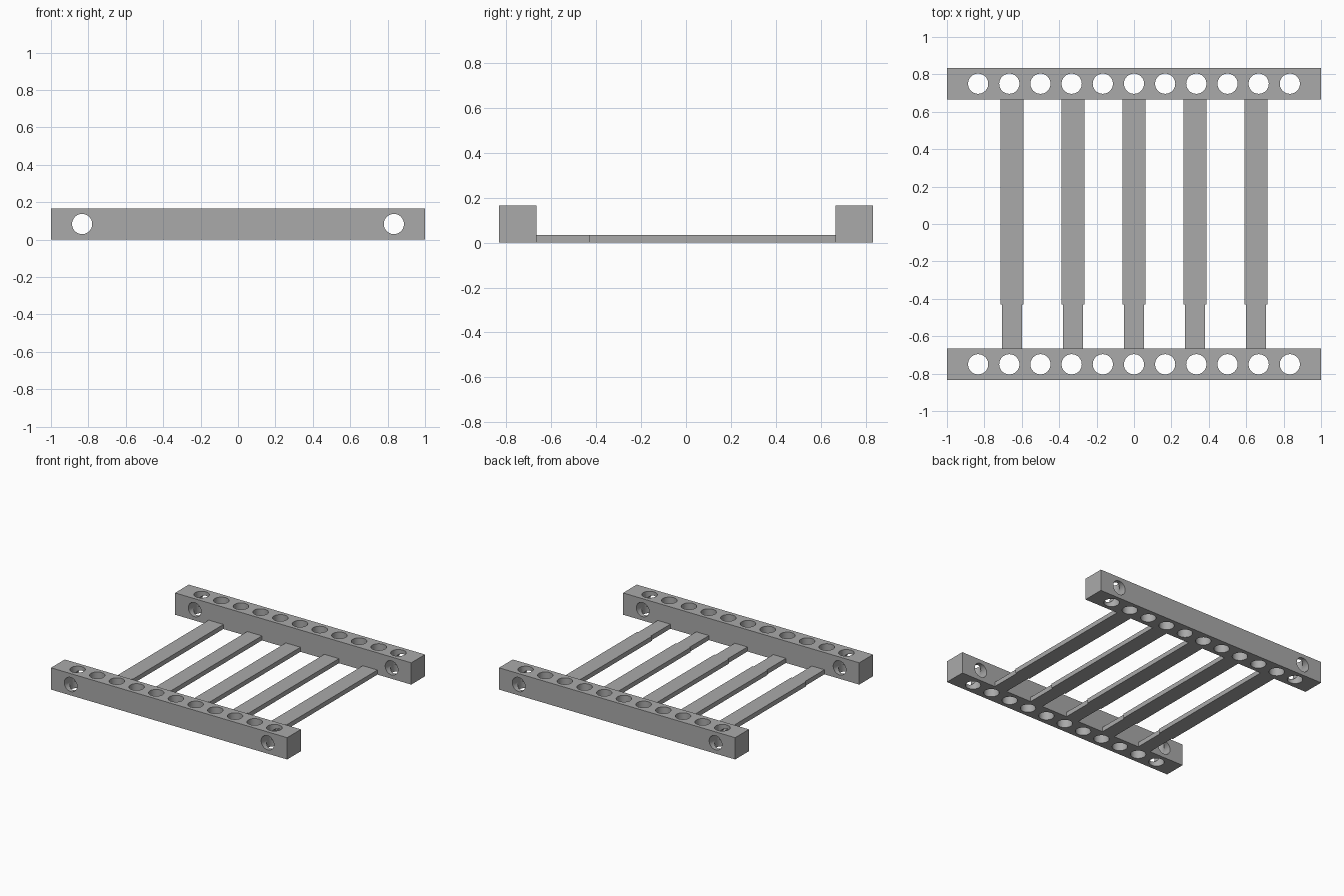
import bpy
import bmesh
import math
from mathutils import Matrix, Vector

if "Cube" in bpy.data.objects:
    bpy.data.objects.remove(bpy.data.objects["Cube"])

UNIT = 2 / 12            # hole pitch, also the rail thickness
RAIL_Y = 4.5 * UNIT      # centre line of each rail
INNER_Y = 4 * UNIT       # inner face of each rail
HOLE_RADIUS = 0.054
SLAT_TOP = 0.035
STEP_Y = -0.43           # where the slats become narrower

grey = bpy.data.materials.new("mid_grey")
grey.use_nodes = True
grey.diffuse_color = (0.4, 0.4, 0.4, 1)
grey.node_tree.nodes["Principled BSDF"].inputs["Base Color"].default_value = (0.4, 0.4, 0.4, 1)


def add_object(name, bm):
    mesh = bpy.data.meshes.new(name)
    bmesh.ops.recalc_face_normals(bm, faces=bm.faces)
    bm.to_mesh(mesh)
    bm.free()
    mesh.materials.append(grey)
    obj = bpy.data.objects.new(name, mesh)
    bpy.context.collection.objects.link(obj)
    return obj


def hole_cutter(name, centres, rotation):
    bm = bmesh.new()
    for centre in centres:
        bmesh.ops.create_cone(bm, cap_ends=True, segments=40, radius1=HOLE_RADIUS,
                              radius2=HOLE_RADIUS, depth=2 * UNIT,
                              matrix=Matrix.Translation(centre) @ rotation)
    obj = add_object(name, bm)
    obj.hide_render = True
    return obj


def select_only(obj):
    bpy.ops.object.select_all(action="DESELECT")
    obj.select_set(True)
    bpy.context.view_layer.objects.active = obj


# Rails: square bars with a row of upright holes and a cross hole at each end
def build_rail(name, y):
    bm = bmesh.new()
    bmesh.ops.create_cube(bm, size=1, matrix=Matrix.Translation((0, y, UNIT / 2))
                          @ Matrix.Diagonal((2, UNIT, UNIT, 1)))
    rail = add_object(name, bm)
    xs = [(i - 5) * UNIT for i in range(11)]
    row = [Vector((x, y, UNIT / 2)) for x in xs]
    cutters = [
        hole_cutter("upright_hole_cutter", row, Matrix.Identity(4)),
        hole_cutter("cross_hole_cutter", [row[0] + Vector((-0.0, 0, 0)), row[-1]],
                    Matrix.Rotation(math.pi / 2, 4, "X")),
    ]
    # The outermost holes sit half a pitch in from the rail ends
    select_only(rail)
    for cutter in cutters:
        mod = rail.modifiers.new("holes", "BOOLEAN")
        mod.operation = "DIFFERENCE"
        mod.solver = "EXACT"
        mod.object = cutter
        bpy.ops.object.modifier_apply(modifier=mod.name)
    for cutter in cutters:
        bpy.data.objects.remove(cutter)
    bpy.ops.object.shade_smooth_by_angle(angle=math.radians(30))


# Slats: flat bars with a narrower front end, extruded from a stepped outline
def build_slat(name, x):
    wide, narrow = 0.062, 0.0535
    half = [(narrow, -INNER_Y), (narrow, STEP_Y), (wide, STEP_Y), (wide, INNER_Y)]
    outline = half + [(-w, y) for w, y in reversed(half)]
    bm = bmesh.new()
    face = bm.faces.new([bm.verts.new((x + w, y, 0)) for w, y in outline])
    top = bmesh.ops.extrude_face_region(bm, geom=[face])["geom"]
    bmesh.ops.translate(bm, vec=(0, 0, SLAT_TOP),
                        verts=[v for v in top if isinstance(v, bmesh.types.BMVert)])
    add_object(name, bm)


build_rail("front_rail", -RAIL_Y)
build_rail("back_rail", RAIL_Y)
for i in range(5):
    build_slat(f"slat_{i + 1}", (i - 2) * 0.326)
